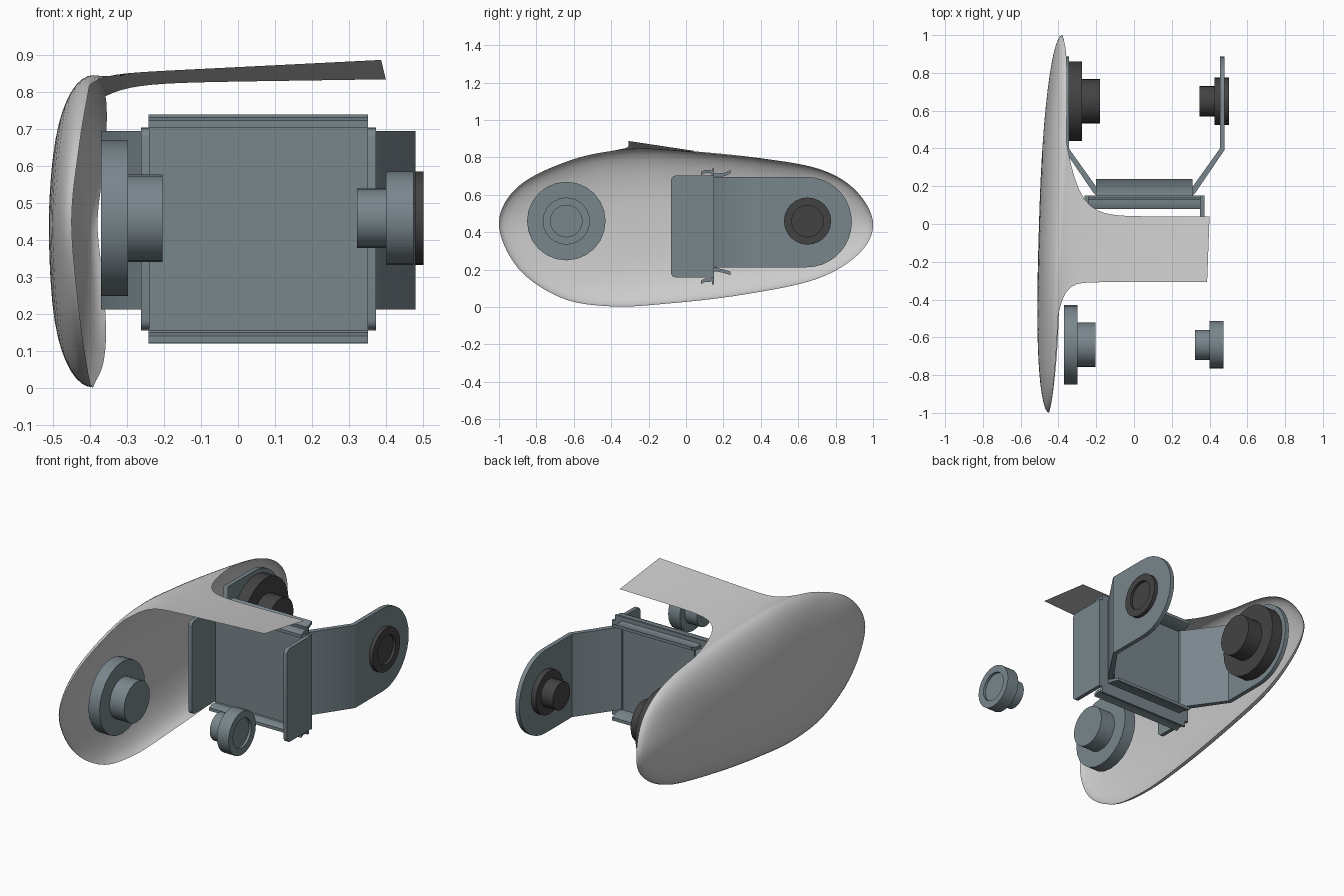
import bpy, bmesh, math
from mathutils import Vector

if "Cube" in bpy.data.objects:
    bpy.data.objects.remove(bpy.data.objects["Cube"], do_unlink=True)


def material(name, r, g, b):
    m = bpy.data.materials.new(name)
    m.use_nodes = True
    m.diffuse_color = (r, g, b, 1)
    m.node_tree.nodes["Principled BSDF"].inputs["Base Color"].default_value = (r, g, b, 1)
    return m


light_grey = material("light grey shell", 0.6, 0.6, 0.6)
steel = material("blue grey steel", 0.19, 0.24, 0.265)
charcoal = material("charcoal", 0.055, 0.055, 0.055)


def finish(name, bm, mat, angle=35):
    bmesh.ops.recalc_face_normals(bm, faces=bm.faces)
    mesh = bpy.data.meshes.new(name)
    bm.to_mesh(mesh)
    bm.free()
    mesh.materials.append(mat)
    ob = bpy.data.objects.new(name, mesh)
    bpy.context.collection.objects.link(ob)
    bpy.ops.object.select_all(action='DESELECT')
    ob.select_set(True)
    bpy.context.view_layer.objects.active = ob
    bpy.ops.object.shade_smooth_by_angle(angle=math.radians(angle))
    return ob


def prism(name, axis, profile, lo, hi, mat=steel):
    """Extrude a profile: (y, z) along x, or (x, y) along z."""
    bm = bmesh.new()
    place = (lambda p, q: (q, *p)) if axis == 'x' else (lambda p, q: (*p, q))
    verts = [bm.verts.new(place(p, lo)) for p in profile]
    face = bm.faces.new(verts)
    ext = bmesh.ops.extrude_face_region(bm, geom=[face])
    shift = Vector(place((0, 0), hi - lo))
    for v in ext["geom"]:
        if isinstance(v, bmesh.types.BMVert):
            v.co += shift
    return finish(name, bm, mat)


def lathe(name, profile, y, z, mat, sides=24):
    """Spin (x, radius) pairs around a line parallel to x."""
    bm = bmesh.new()
    rings = []
    for x, r in profile:
        rings.append([bm.verts.new((x, y + r * math.cos(a), z + r * math.sin(a)))
                      for a in (math.tau * i / sides for i in range(sides))])
    for a, b in zip(rings, rings[1:]):
        for i in range(sides):
            j = (i + 1) % sides
            bm.faces.new((a[i], a[j], b[j], b[i]))
    bm.faces.new(rings[0])
    bm.faces.new(rings[-1])
    return finish(name, bm, mat)


def closed_spline(points, steps):
    pts, out = [Vector(p) for p in points], []
    n = len(pts)
    for i in range(n):
        a, b, c, d = (pts[(i + k) % n] for k in (-1, 0, 1, 2))
        for s in range(steps):
            t = s / steps
            out.append(0.5 * (2 * b + (c - a) * t + (2 * a - 5 * b + 4 * c - d) * t * t
                              + (3 * b - a - 3 * c + d) * t ** 3))
    return out


# Side shell: egg-shaped dome whose rim (x, y, z) flows into the top strap
rim = closed_spline([
    (-.45, -1, .45), (-.43, -.89, .65), (-.407, -.6, .79), (-.395, -.3, .843),
    (-.38, 0, .835), (-.36, .4, .795), (-.355, .72, .735), (-.36, .91, .62),
    (-.38, 1, .45), (-.365, .93, .29), (-.357, .7, .15), (-.365, .3, .065),
    (-.385, -.1, .018), (-.395, -.4, .003), (-.407, -.67, .05), (-.43, -.9, .21)], 8)
count, levels = len(rim), 14
bm = bmesh.new()
hub = bm.verts.new((-.503, 0, .43))
rings = []
for k in range(1, levels + 1):
    t = math.sin(k / levels * math.pi / 2)
    bulge = max(0, 1 - t ** 2.5) ** 0.5
    ring = []
    for p in rim:
        y, z = t * p.y, .43 + t * (p.z - .43)
        ring.append(bm.verts.new((p.x + (-.503 + .03 * y - p.x) * bulge, y, z)))
    rings.append(ring)
for i in range(count):
    j = (i + 1) % count
    bm.faces.new((hub, rings[0][i], rings[0][j]))
    for a, b in zip(rings, rings[1:]):
        bm.faces.new((a[i], b[i], b[j], a[j]))

# Top strap: continues the rim, narrowing with a fillet towards +x
row = [v for v in rings[-1] if v.co.z > .6 and -.52 < v.co.y < .46]
row.sort(key=lambda v: v.co.y)
start = [v.co.copy() for v in row]
for k in range(1, 19):
    u = (k / 18) ** 2.2
    new_row = []
    for i, p in enumerate(start):
        v = i / (len(start) - 1)
        x = p.x + (.387 + .013 * v - p.x) * u
        g = math.exp((p.x - x) / (.035 + .03 * v))
        y_line = -.308 + v * .348
        z_line = (1 - v) * (.868 + .05 * x) + v * (.829 + .015 * x)
        new_row.append(bm.verts.new((x, y_line + (p.y - y_line) * g,
                                     z_line + (p.z - z_line) * g)))
    for i in range(len(row) - 1):
        bm.faces.new((row[i], row[i + 1], new_row[i + 1], new_row[i]))
    row = new_row
finish("side_shell_with_strap", bm, light_grey, 60)

# Bracket: two back-to-back panels
MID = .055


def box_profile(a0, a1, b0, b1):
    return [(a0, b0), (a1, b0), (a1, b1), (a0, b1)]


prism("front_panel", 'x', box_profile(.135, .15, .155, .705), MID - .318, MID + .318)
prism("rear_panel", 'x', box_profile(.15, .165, .2, .7), MID - .255, MID + .255)


# Bent lips along the top and bottom of each panel
def lip(name, path, half):
    outer = [(y, z + .018) for y, z in reversed(path)]
    prism(name, 'x', path + outer, MID - half, MID + half)


lip("top_front_lip", [(.08, .705), (.1, .715), (.13, .715), (.15, .7)], .297)
lip("bottom_front_lip", [(.08, .123), (.1, .133), (.13, .133), (.15, .148)], .297)
lip("top_rear_lip", [(.145, .7), (.165, .695), (.21, .7), (.238, .715)], .255)
lip("bottom_rear_lip", [(.145, .19), (.165, .19), (.21, .18), (.238, .17)], .255)
prism("top_ridge", 'x', box_profile(.138, .15, .7, .74), MID - .297, MID + .297)
prism("bottom_ridge", 'x', box_profile(.138, .15, .12, .16), MID - .297, MID + .297)


def arc(cy, cz, r, a0, a1, n):
    return [(cy + r * math.cos(math.radians(a0 + (a1 - a0) * i / n)),
             cz + r * math.sin(math.radians(a0 + (a1 - a0) * i / n))) for i in range(n + 1)]


# Side lips, splayed arms and rounded arm ends
for side, s in (("left", 1), ("right", -1)):
    lip_shape = ([(.15, .158), (.15, .702)] + arc(-.055, .677, .025, 90, 180, 4)
                 + arc(-.055, .183, .025, 180, 270, 4))
    xs = sorted((MID + s * .295, MID + s * .318))
    prism(side + "_side_lip", 'x', lip_shape, *xs)
    splay = [(MID + s * x, y) for x, y in
             ((.235, .15), (.255, .15), (.27, .165), (.425, .393), (.425, .4), (.4, .4), (.25, .19), (.235, .18))]
    prism(side + "_arm_splay", 'z', splay, .212, .695)
    pad = [(.395, .212)] + arc(.645, .4535, .2415, -90, 90, 18) + [(.395, .695)]
    xs = sorted((MID + s * .4, MID + s * .425))
    prism(side + "_arm_end", 'x', pad, *xs)


# Stepped knobs with a recess in the outer face
def knob(name, y, outer, step, inner, big, small, mat):
    hollow = outer + .2 * (step - outer)
    lathe(name, [(hollow, big * .67), (outer, big * .67), (outer, big),
                 (step, big), (step, small), (inner, small)], y, .459, mat)


knob("front_right_knob", -.64, -.37, -.298, -.204, .21, .118, steel)
knob("rear_right_knob", .65, -.352, -.275, -.18, .21, .118, charcoal)
knob("front_left_knob", -.64, .475, .4, .322, .126, .08, steel)
knob("rear_left_knob", .65, .502, .425, .348, .126, .08, charcoal)
